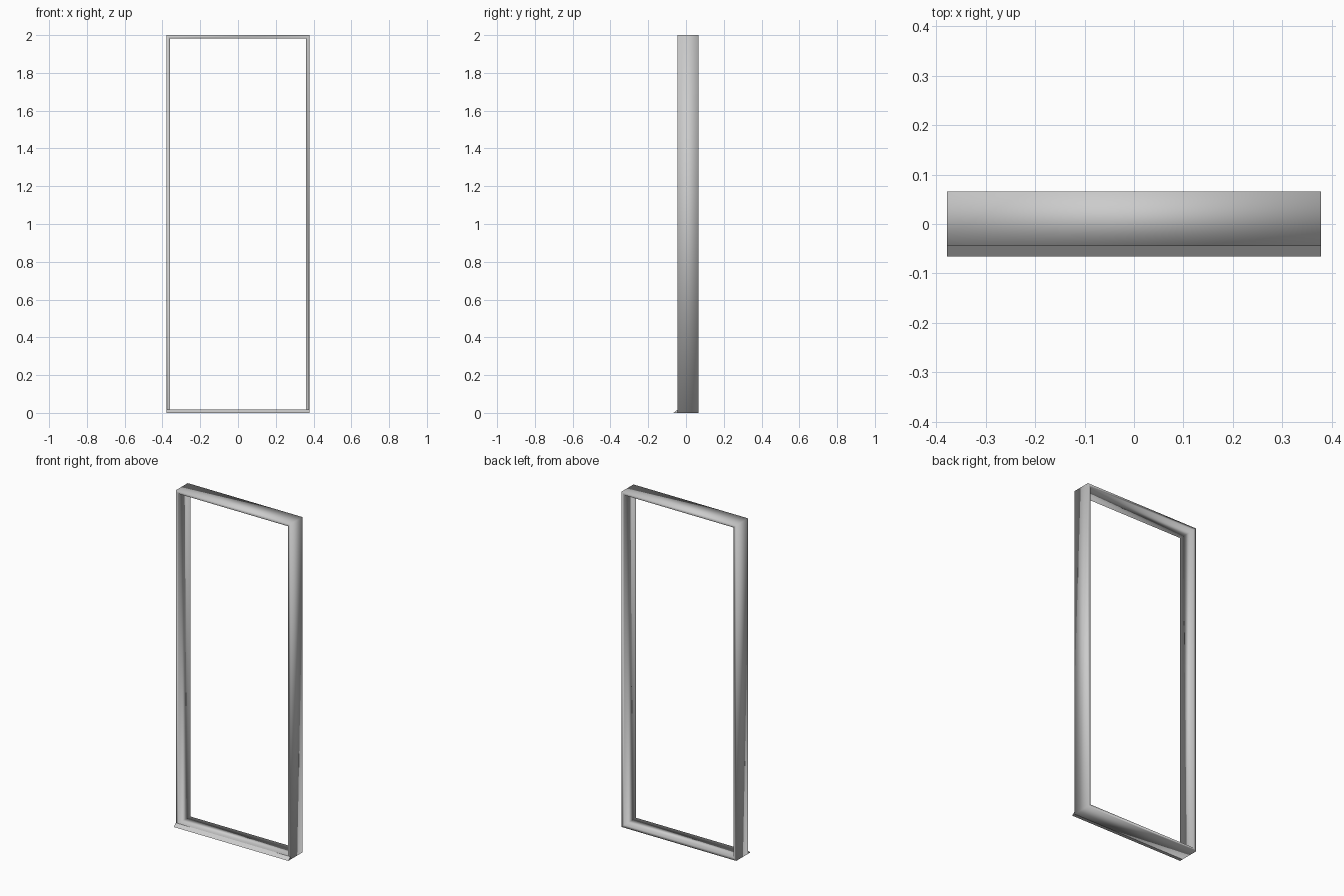
import bpy, bmesh

if "Cube" in bpy.data.objects:
    bpy.data.objects.remove(bpy.data.objects["Cube"])

W, H, T = 0.378, 2.0, 0.017          # half width, height, board thickness
FRONT, BACK, LIP = -0.045, 0.066, -0.066


def make_object(name, loops, closed):
    """Bridge a series of 3D loops; closed joins last to first, otherwise cap the ends."""
    bm = bmesh.new()
    rings = [[bm.verts.new(p) for p in loop] for loop in loops]
    n = len(rings[0])
    pairs = list(zip(rings, rings[1:]))
    if closed:
        pairs.append((rings[-1], rings[0]))
    else:
        bm.faces.new(rings[0])
        bm.faces.new(rings[-1])
    for a, b in pairs:
        for i in range(n):
            j = (i + 1) % n
            bm.faces.new((a[i], a[j], b[j], b[i]))
    bmesh.ops.recalc_face_normals(bm, faces=bm.faces)
    mesh = bpy.data.meshes.new(name)
    bm.to_mesh(mesh)
    bm.free()
    obj = bpy.data.objects.new(name, mesh)
    bpy.context.collection.objects.link(obj)
    return obj


def rectangle(inset, y):
    x, lo, hi = W - inset, inset, H - inset
    return [(-x, y, lo), (x, y, lo), (x, y, hi), (-x, y, hi)]


# Door frame: mitred jambs, header and sill, softly shaded across its corners
frame = make_object("door_frame", [
    rectangle(0, FRONT), rectangle(T, FRONT),
    rectangle(T, BACK), rectangle(0, BACK)], True)
frame.data.polygons.foreach_set("use_smooth", [True] * len(frame.data.polygons))

# Sloping weather lip along the front of the sill
lip = make_object("sill_lip", [
    [(x, FRONT, 0), (x, LIP, 0), (x, FRONT, T)]
    for x in (-W, -W + T, W - T, W)], False)
